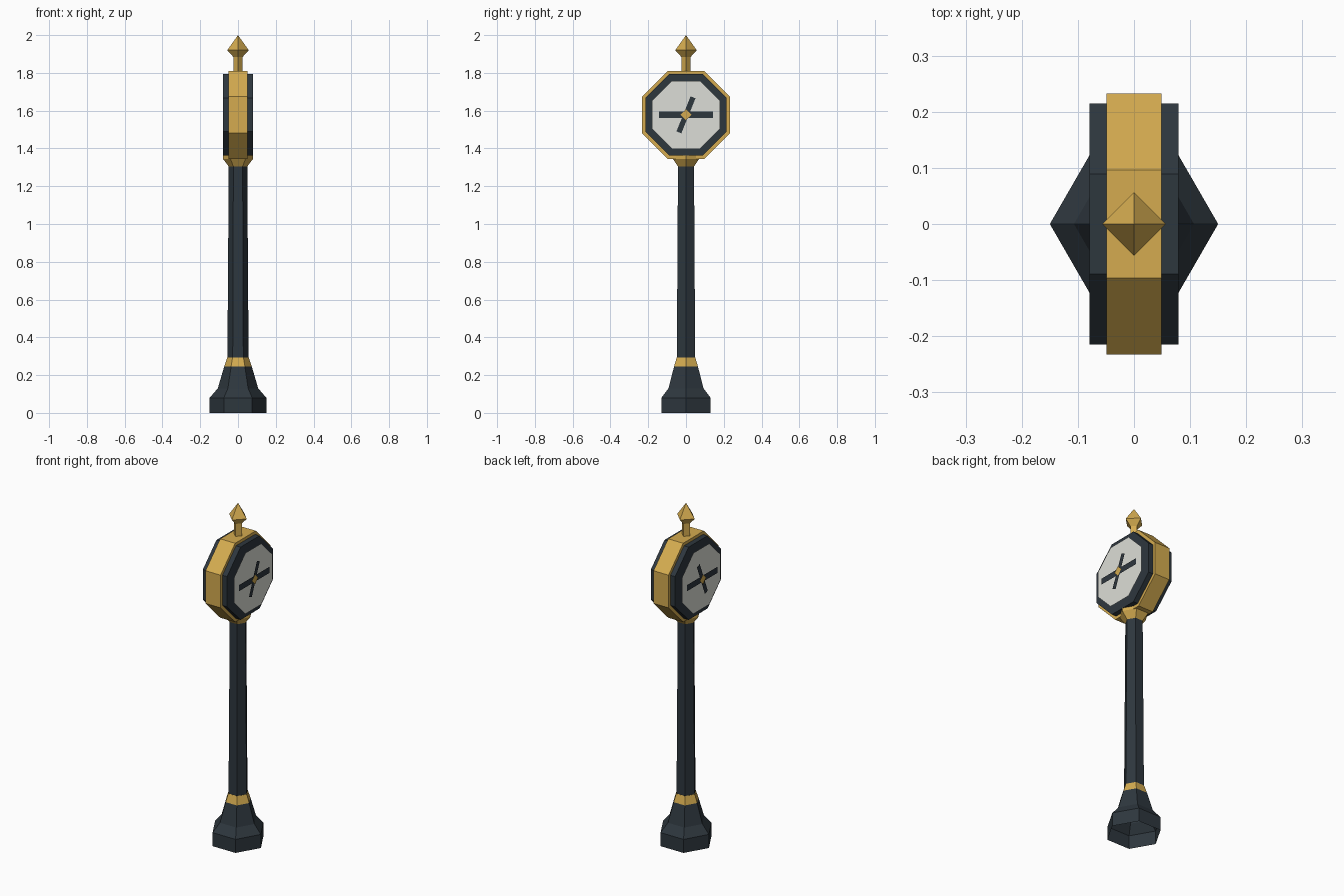
import bpy
import bmesh
from math import pi, cos, sin, radians
from mathutils import Matrix, Vector

cube = bpy.data.objects.get("Cube")
if cube:
    bpy.data.objects.remove(cube)

CLOCK_Z = 1.578


def material(name, rgb):
    m = bpy.data.materials.new(name)
    m.use_nodes = True
    m.diffuse_color = (*rgb, 1)
    bsdf = next(n for n in m.node_tree.nodes if n.type == 'BSDF_PRINCIPLED')
    bsdf.inputs["Base Color"].default_value = (*rgb, 1)
    bsdf.inputs["Roughness"].default_value = 0.7
    return m


iron = material("dark iron", (0.027, 0.038, 0.048))
gold = material("gold", (0.66, 0.41, 0.08))
ivory = material("ivory", (0.72, 0.73, 0.68))


def finish(name, bm, mat):
    bmesh.ops.recalc_face_normals(bm, faces=bm.faces)
    mesh = bpy.data.meshes.new(name)
    bm.to_mesh(mesh)
    bm.free()
    mesh.materials.append(mat)
    obj = bpy.data.objects.new(name, mesh)
    bpy.context.collection.objects.link(obj)
    return obj


def turned(name, profile, sides, mat):
    """Faceted open shell turned around z from (radius, height) points."""
    bm = bmesh.new()
    rings = [[bm.verts.new((r * cos(2 * pi * i / sides), r * sin(2 * pi * i / sides), z))
              for i in range(sides)] for r, z in profile]
    for low, high in zip(rings, rings[1:]):
        for i in range(sides):
            j = (i + 1) % sides
            bm.faces.new((low[i], low[j], high[j], high[i]))
    bmesh.ops.remove_doubles(bm, verts=bm.verts, dist=0.0001)
    return finish(name, bm, mat)


def octagon_drum(name, apothem, half_depth, mat):
    """Eight-sided drum lying along x."""
    bm = bmesh.new()
    radius = apothem / cos(pi / 8)
    bmesh.ops.create_cone(bm, cap_ends=True, segments=8, radius1=radius,
                          radius2=radius, depth=2 * half_depth)
    bm.transform(Matrix.Translation((0, 0, CLOCK_Z)) @ Matrix.Rotation(pi / 2, 4, 'Y')
                 @ Matrix.Rotation(pi / 8, 4, 'Z'))
    return finish(name, bm, mat)


def plate(name, x, outline, angle, mat):
    """Thin flat plate facing sideways, from (y, z) points about the dial centre."""
    bm = bmesh.new()
    turn = Matrix.Rotation(angle, 4, 'X')
    verts = [bm.verts.new(turn @ Vector((x, y, z)) + Vector((0, 0, CLOCK_Z)))
             for y, z in outline]
    face = bm.faces.new(verts)
    face.normal_update()
    if face.normal.x * x < 0:
        face.normal_flip()
    mesh = bpy.data.meshes.new(name)
    bm.to_mesh(mesh)
    bm.free()
    mesh.materials.append(mat)
    bpy.context.collection.objects.link(bpy.data.objects.new(name, mesh))


def ngon(radius, sides, start=0):
    return [(radius * cos(start + 2 * pi * i / sides),
             radius * sin(start + 2 * pi * i / sides)) for i in range(sides)]


def bar(half_length, half_width):
    return [(-half_length, -half_width), (half_length, -half_width),
            (half_length, half_width), (-half_length, half_width)]


# Hexagonal pedestal and post
turned("pedestal", [(0.15, 0), (0.15, 0.08), (0.107, 0.13), (0.073, 0.245)], 6, iron)
turned("lower_band", [(0.073, 0.245), (0.057, 0.293)], 6, gold)
turned("post", [(0.056, 0.293), (0.049, 1.305)], 6, iron)
turned("upper_collar", [(0.049, 1.305), (0.08, 1.345), (0.08, 1.365)], 6, gold)

# Octagonal clock case with a dark drum showing on both sides
octagon_drum("case_band", 0.233, 0.049, gold)
octagon_drum("case_drum", 0.215, 0.079, iron)

# Matching dials on both sides
for side, sign in (("left", 1), ("right", -1)):
    plate(side + "_dial", sign * 0.1, ngon(0.18 / cos(pi / 8), 8, pi / 8), 0, ivory)
    plate(side + "_long_hand", sign * 0.106, bar(0.143, 0.018), 0, iron)
    plate(side + "_short_hand", sign * 0.107, bar(0.1, 0.014), radians(68), iron)
    plate(side + "_hub", sign * 0.112, ngon(0.029, 4), 0, gold)

# Four-sided finial
turned("finial", [(0.025, 1.81), (0.025, 1.885), (0.057, 1.92), (0, 2)], 4, gold)
